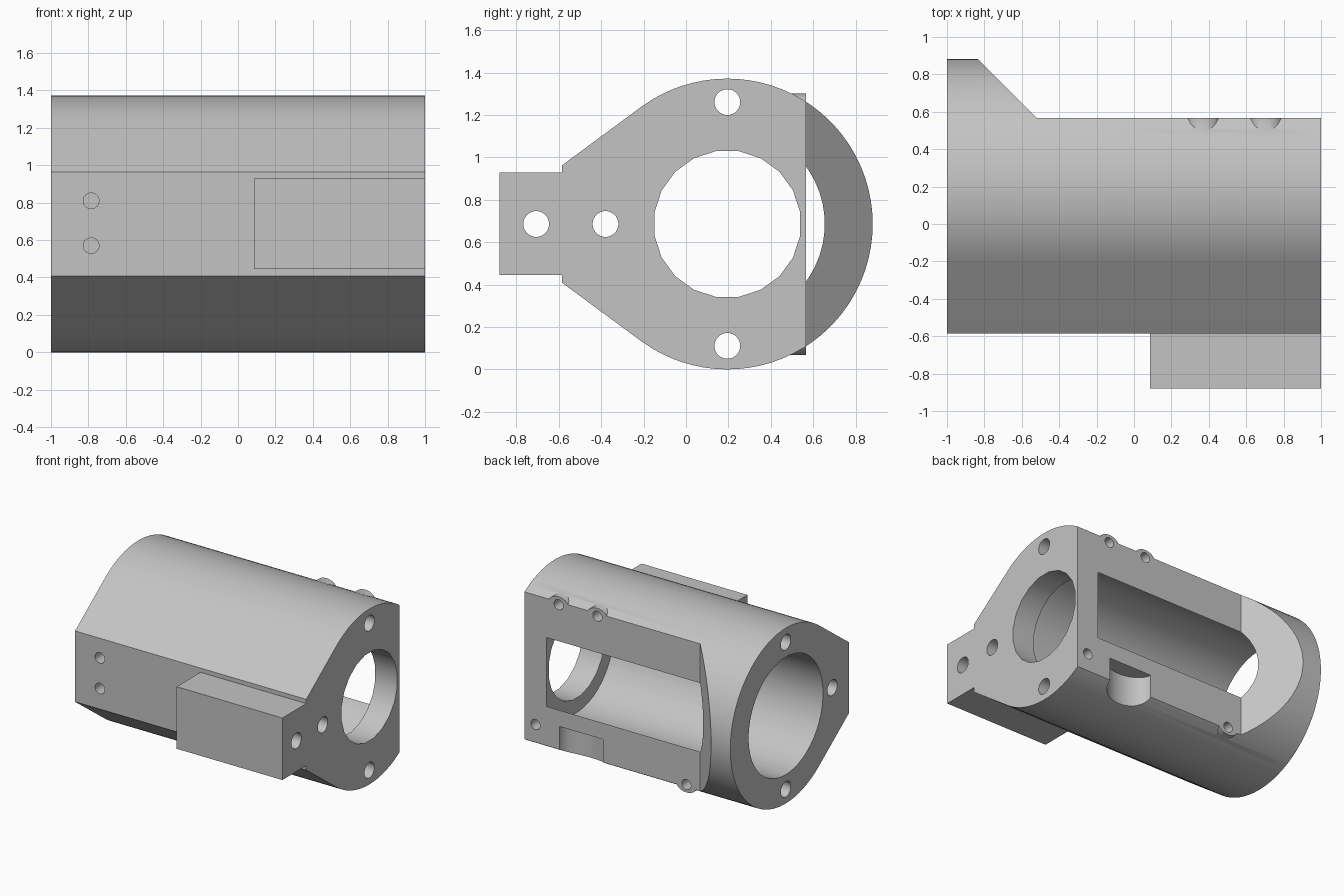
import bpy, bmesh, math
from mathutils import Matrix

if "Cube" in bpy.data.objects:
    bpy.data.objects.remove(bpy.data.objects["Cube"], do_unlink=True)

CY, CZ, R = 0.195, 0.686, 0.686      # axis and radius of the barrel
BACK = 0.567                         # flat machined face at the back

metal = bpy.data.materials.new("plain_grey")
metal.use_nodes = True
grey = (0.55, 0.55, 0.55, 1)
metal.diffuse_color = grey
metal.node_tree.nodes["Principled BSDF"].inputs["Base Color"].default_value = grey


def finish(name, bm):
    bmesh.ops.recalc_face_normals(bm, faces=bm.faces)
    mesh = bpy.data.meshes.new(name)
    bm.to_mesh(mesh)
    bm.free()
    mesh.materials.append(metal)
    obj = bpy.data.objects.new(name, mesh)
    bpy.context.collection.objects.link(obj)
    return obj


def prism(name, points, direction):
    bm = bmesh.new()
    face = bm.faces.new([bm.verts.new(p) for p in points])
    ext = bmesh.ops.extrude_face_region(bm, geom=[face])
    verts = [v for v in ext["geom"] if isinstance(v, bmesh.types.BMVert)]
    bmesh.ops.translate(bm, vec=direction, verts=verts)
    return finish(name, bm)


def cylinder(name, axis, centre, length, ra, rb=None, sides=32):
    """Round or oval bar about an axis, centred on a point."""
    rb = rb or ra
    pts = []
    for i in range(sides):
        a = 2 * math.pi * (i + 0.5) / sides
        u, v = ra * math.cos(a), rb * math.sin(a)
        off = {"X": (-length / 2, u, v), "Y": (u, -length / 2, v), "Z": (u, v, -length / 2)}[axis]
        pts.append([c + o for c, o in zip(centre, off)])
    vec = {"X": (length, 0, 0), "Y": (0, length, 0), "Z": (0, 0, length)}[axis]
    return prism(name, pts, vec)


def combine(target, tool, operation):
    mod = target.modifiers.new(operation, "BOOLEAN")
    mod.operation = operation
    mod.solver = "EXACT"
    mod.object = tool
    bpy.context.view_layer.objects.active = target
    bpy.ops.object.modifier_apply(modifier=mod.name)
    bpy.data.objects.remove(tool, do_unlink=True)


# Barrel with tangent sides running to a flat front
front_y, front_half = -0.585, 0.277
reach = math.hypot(front_y - CY, front_half)
tangent = math.atan2(front_half, front_y - CY) - math.acos(R / reach)
profile = [(-1, front_y, CZ - front_half)]
steps = 56
for i in range(steps + 1):
    a = -tangent + 2 * tangent * i / steps
    profile.append((-1, CY + R * math.cos(a), CZ + R * math.sin(a)))
profile.append((-1, front_y, CZ + front_half))
body = prism("housing_body", profile, (2, 0, 0))

# Screw bosses along the back edges
screws = [(0.37, 1.24), (0.705, 1.24), (-0.40, 0.13)]
for x, z in screws:
    combine(body, cylinder("boss", "Y", (x, 0.46, z), 0.3, 0.088, 0.062), "UNION")

# Front mounting block
block = prism("block", [(0.085, -0.88, 0.445), (0.085, -0.5, 0.445),
                        (0.085, -0.5, 0.93), (0.085, -0.88, 0.93)], (0.915, 0, 0))
combine(body, block, "UNION")

# Flat back with a sloped shoulder
combine(body, prism("back_cut", [(1.2, BACK, -0.2), (-0.52, BACK, -0.2),
                                 (-0.92, BACK + 0.4, -0.2), (1.2, BACK + 0.4, -0.2)],
                    (0, 0, 2)), "DIFFERENCE")

# Wide bore opening through the flat, and narrow bore in the end wall
combine(body, cylinder("wide_bore", "X", (-0.195, CY, CZ), 2.01, 0.46, sides=48), "DIFFERENCE")
combine(body, cylinder("narrow_bore", "X", (0.9, CY, CZ), 0.5, 0.348, sides=20), "DIFFERENCE")

# Lengthwise bolt holes
for y, z in [(CY, CZ + 0.575), (CY, CZ - 0.575), (-0.38, CZ), (-0.707, CZ)]:
    combine(body, cylinder("bolt_hole", "X", (0, y, z), 2.4, 0.061, sides=24), "DIFFERENCE")

# Blind screw holes at the back and front
for x, z in screws + [(0.905, 0.25)]:
    combine(body, cylinder("screw_hole", "Y", (x, 0.55, z), 0.4, 0.04, sides=20), "DIFFERENCE")
for z in (0.57, 0.81):
    combine(body, cylinder("front_hole", "Y", (-0.785, -0.6, z), 0.4, 0.042, sides=20), "DIFFERENCE")

# Rounded notch under the back edge
combine(body, cylinder("notch", "Z", (0.51, BACK, 0.09), 0.4, 0.19, 0.13), "DIFFERENCE")

# Smooth curves, sharp machined edges
bpy.ops.object.select_all(action="DESELECT")
body.select_set(True)
bpy.context.view_layer.objects.active = body
bpy.ops.object.shade_smooth_by_angle(angle=math.radians(30))
